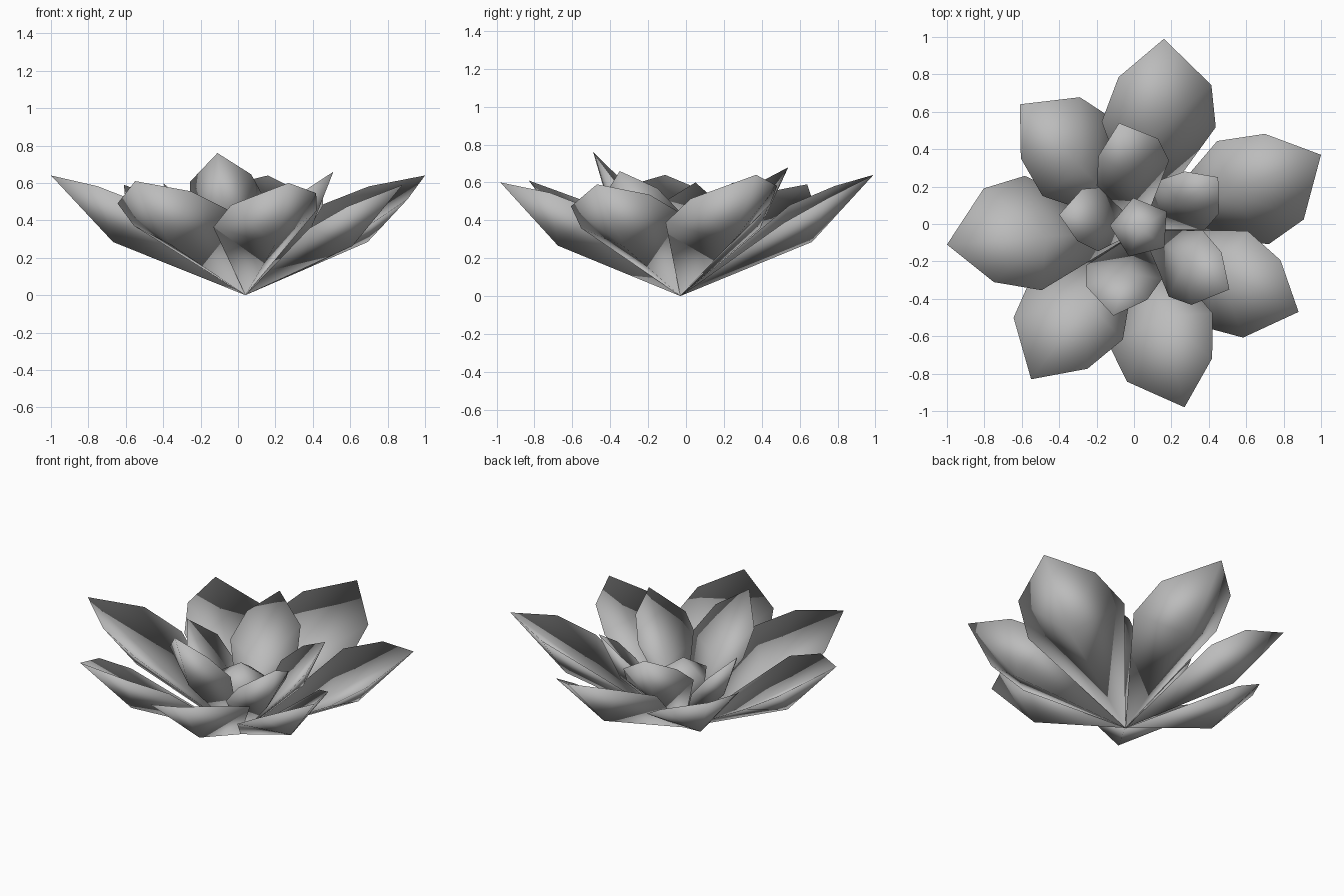
import bpy, bmesh, math
from mathutils import Vector, Matrix

cube = bpy.data.objects.get("Cube")
if cube:
    bpy.data.objects.remove(cube)

grey = bpy.data.materials.new("petal_grey")
grey.use_nodes = True
grey.diffuse_color = (0.5, 0.5, 0.5, 1)
grey.node_tree.nodes["Principled BSDF"].inputs["Base Color"].default_value = (0.5, 0.5, 0.5, 1)

BASE = Vector((0.04, -0.03, 0.0))

# One petal pointing along +x: rim from the base round to the tip and back
RIM = [(0, 0, 0), (0.575, -0.32, 0.37), (0.79, -0.272, 0.49), (1, 0, 0.61),
       (0.775, 0.21, 0.555), (0.535, 0.27, 0.46)]
INNER = (0.49, 0, 0.27)    # middle of the hollow face
BELLY = (0.68, 0, 0.27)    # middle of the rounded underside


def finish(name, bm):
    # Soft shading all over, running round the rims
    bmesh.ops.recalc_face_normals(bm, faces=bm.faces)
    for f in bm.faces:
        f.smooth = True
    mesh = bpy.data.meshes.new(name)
    bm.to_mesh(mesh)
    bm.free()
    mesh.materials.append(grey)
    obj = bpy.data.objects.new(name, mesh)
    bpy.context.collection.objects.link(obj)


def fan(bm, centre, ring):
    for a, b in zip(ring, ring[1:] + ring[:1]):
        bm.faces.new((centre, a, b))


def petal(name, tip, width):
    # Scale, pitch and turn the petal so that its tip lands on the given point
    d = Vector(tip) - BASE
    flat = Vector(RIM[3])
    pitch = math.atan2(d.z, d.xy.length) - math.atan2(flat.z, flat.x)
    place = (Matrix.Translation(BASE)
             @ Matrix.Rotation(math.atan2(d.y, d.x), 4, "Z")
             @ Matrix.Rotation(-pitch, 4, "Y")
             @ Matrix.Scale(d.length / flat.length, 4)
             @ Matrix.Diagonal((1, width, 1, 1)))
    bm = bmesh.new()
    rim = [bm.verts.new(place @ Vector(p)) for p in RIM]
    fan(bm, bm.verts.new(place @ Vector(INNER)), rim)
    fan(bm, bm.verts.new(place @ Vector(BELLY)), rim[::-1])
    finish(name, bm)


# Outer ring of wide petals
outer_tips = [(0.16, 0.99, 0.64), (1.0, 0.37, 0.64), (0.88, -0.47, 0.59),
              (0.27, -0.98, 0.60), (-0.55, -0.83, 0.61), (-1.0, -0.11, 0.64),
              (-0.61, 0.64, 0.59)]
for i, tip in enumerate(outer_tips):
    petal(f"outer_petal_{i + 1}", tip, 1.0)

# Inner ring of steeper, slimmer petals
inner_tips = [(-0.08, 0.54, 0.68), (0.45, 0.25, 0.60), (0.51, -0.35, 0.66),
              (-0.11, -0.49, 0.76), (-0.40, 0.05, 0.60)]
for i, tip in enumerate(inner_tips):
    petal(f"inner_petal_{i + 1}", tip, 0.9)

# Five-sided bud in the middle
bm = bmesh.new()
ring = []
for k in range(5):
    a = math.radians(104 + 72 * k)
    ring.append(bm.verts.new((0.035 + 0.165 * math.cos(a), -0.02 + 0.165 * math.sin(a), 0.36)))
fan(bm, bm.verts.new(BASE), ring[::-1])
fan(bm, bm.verts.new((0.035, -0.02, 0.46)), ring)
finish("centre_bud", bm)
